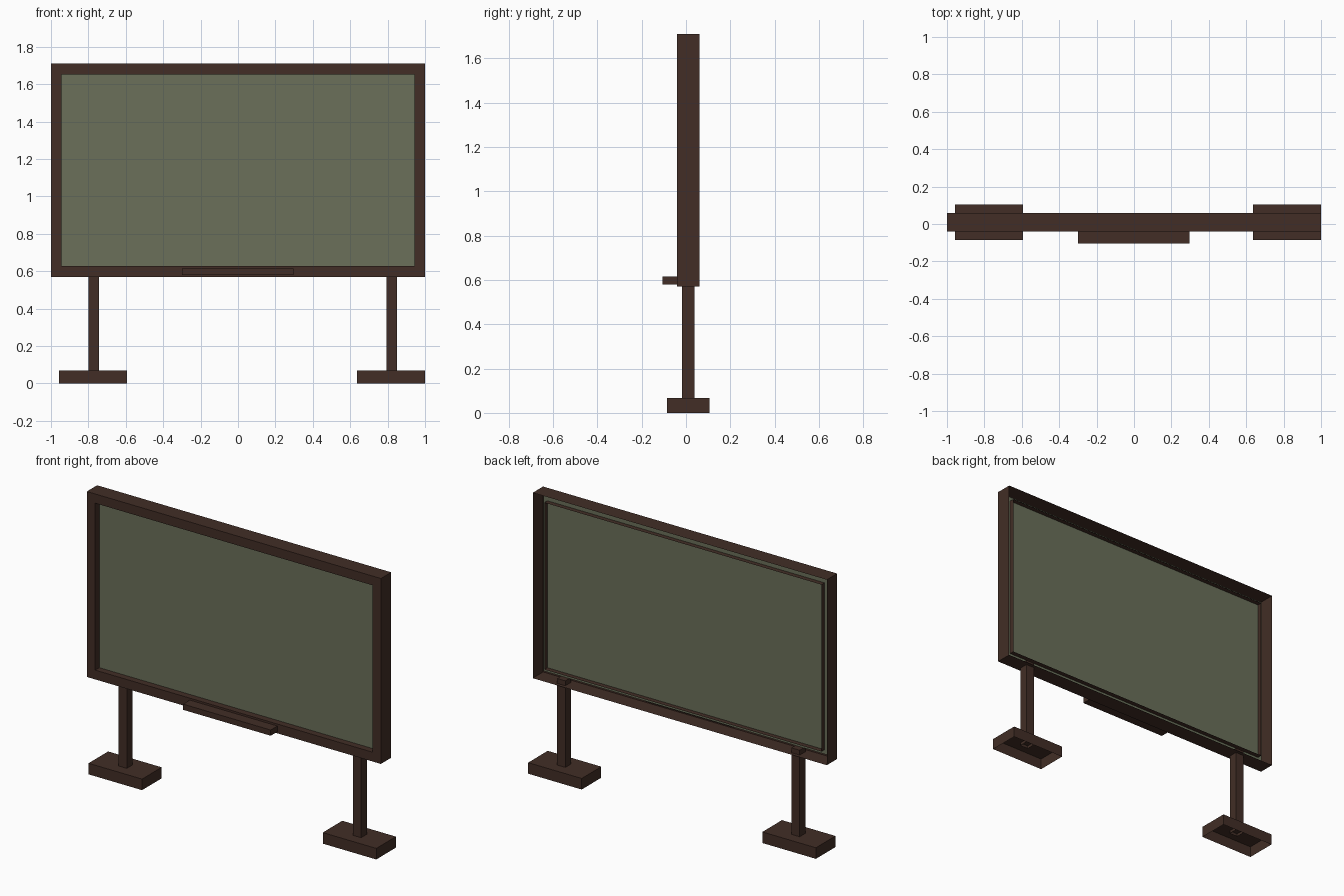
import bpy, bmesh

if "Cube" in bpy.data.objects:
    bpy.data.objects.remove(bpy.data.objects["Cube"])


def material(name, rgb):
    m = bpy.data.materials.new(name)
    m.diffuse_color = (*rgb, 1)
    m.use_nodes = True
    m.node_tree.nodes["Principled BSDF"].inputs["Base Color"].default_value = m.diffuse_color
    return m


WOOD = material("dark brown wood", (0.054, 0.027, 0.019))
GREEN = material("chalkboard green", (0.145, 0.163, 0.102))


def finish(name, bm, mat):
    mesh = bpy.data.meshes.new(name)
    bm.to_mesh(mesh)
    bm.free()
    mesh.materials.append(mat)
    obj = bpy.data.objects.new(name, mesh)
    bpy.context.collection.objects.link(obj)
    return obj


def box(name, lo, hi, mat, open_bottom=False):
    bm = bmesh.new()
    bmesh.ops.create_cube(bm, size=1)
    for v in bm.verts:
        v.co = [(a + b) / 2 + c * (b - a) for a, b, c in zip(lo, hi, v.co)]
    bm.normal_update()
    if open_bottom:
        under = [f for f in bm.faces if f.normal.z < -0.9]
        bmesh.ops.delete(bm, geom=under, context='FACES_ONLY')
    return finish(name, bm, mat)


# Frame: an open-backed channel swept round the rectangle (half width, y, half height)
MID_Z = 1.14
profile = [(1.0, 0.06, 0.57), (1.0, -0.04, 0.57), (0.943, -0.04, 0.513), (0.943, 0.03, 0.513)]
corners = [(-1, -1), (1, -1), (1, 1), (-1, 1)]
bm = bmesh.new()
loops = [[bm.verts.new((sx * w, y, MID_Z + sz * h)) for sx, sz in corners] for w, y, h in profile]
for a, b in zip(loops, loops[1:]):
    for i in range(4):
        j = (i + 1) % 4
        bm.faces.new((a[i], b[i], b[j], a[j]))
bm.normal_update()
# front ring must face -y
if any(f.normal.y > 0.9 for f in bm.faces):
    bmesh.ops.reverse_faces(bm, faces=bm.faces[:])
finish("frame", bm, WOOD)

# Writing surface: thin sheet running a little past the frame lip
bm = bmesh.new()
bm.faces.new([bm.verts.new((sx * 0.97, 0.0, MID_Z + sz * 0.54)) for sx, sz in corners])
finish("writing_board", bm, GREEN)

# Chalk tray
box("chalk_tray", (-0.30, -0.105, 0.58), (0.296, -0.03, 0.615), WOOD)

# Legs: post and hollow foot on each side
for side, post_x, foot_x in (("left", -0.772, -0.775), ("right", 0.822, 0.818)):
    box(side + "_post", (post_x - 0.028, -0.018, 0.05), (post_x + 0.028, 0.038, 0.60), WOOD, True)
    box(side + "_foot", (foot_x - 0.182, -0.085, 0.0), (foot_x + 0.182, 0.105, 0.068), WOOD, True)
